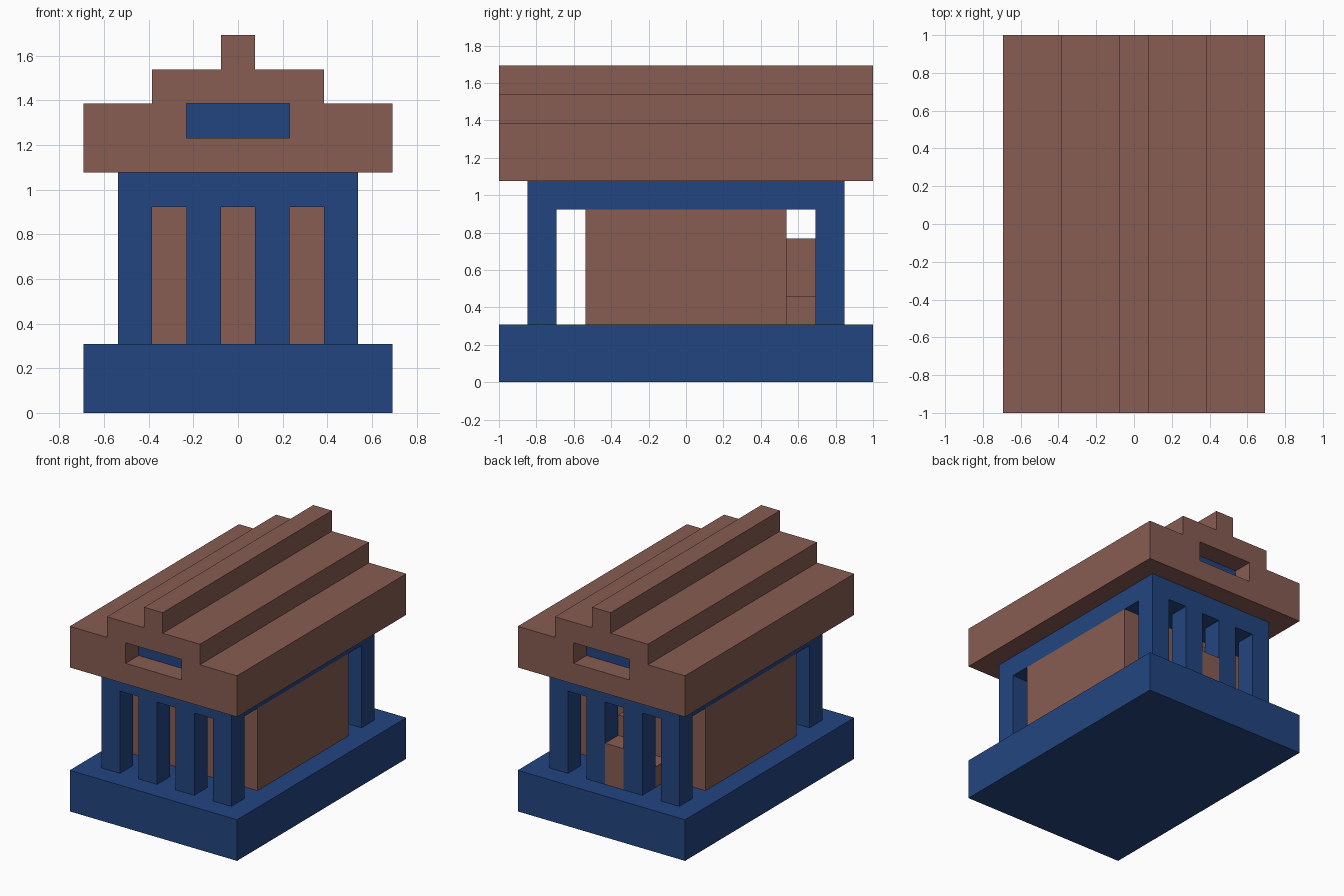
import bpy
import bmesh

U = 2 / 13  # one building block

old = bpy.data.objects.get("Cube")
if old:
    bpy.data.objects.remove(old, do_unlink=True)


def material(name, rgb):
    mat = bpy.data.materials.new(name)
    mat.use_nodes = True
    color = (*rgb, 1)
    mat.diffuse_color = color
    mat.node_tree.nodes["Principled BSDF"].inputs["Base Color"].default_value = color
    return mat


BLUE = material("deep_blue", (0.016, 0.06, 0.216))
BROWN = material("clay_brown", (0.242, 0.107, 0.084))


def finish(name, bm, mat):
    bmesh.ops.recalc_face_normals(bm, faces=bm.faces)
    mesh = bpy.data.meshes.new(name)
    bm.to_mesh(mesh)
    bm.free()
    obj = bpy.data.objects.new(name, mesh)
    bpy.context.collection.objects.link(obj)
    if mat:
        mesh.materials.append(mat)
    return obj


def box(name, x, y, z, mat):
    """Box from (low, high) ranges in block units."""
    bm = bmesh.new()
    bmesh.ops.create_cube(bm, size=1)
    for v in bm.verts:
        for i, (low, high) in enumerate((x, y, z)):
            v.co[i] = U * (low if v.co[i] < 0 else high)
    return finish(name, bm, mat)


def prism(name, half, y, mat):
    """Mirrored gable profile extruded along the depth."""
    outline = half + [(-x, z) for x, z in reversed(half)]
    bm = bmesh.new()
    face = bm.faces.new([bm.verts.new((x * U, y[0] * U, z * U)) for x, z in outline])
    ext = bmesh.ops.extrude_face_region(bm, geom=[face])
    moved = [g for g in ext["geom"] if isinstance(g, bmesh.types.BMVert)]
    bmesh.ops.translate(bm, verts=moved, vec=(0, (y[1] - y[0]) * U, 0))
    return finish(name, bm, mat)


# Platform and lintel slab
box("platform", (-4.5, 4.5), (-6.5, 6.5), (0, 2), BLUE)
box("lintel", (-3.5, 3.5), (-5.5, 5.5), (6, 7), BLUE)

# Four columns at each end
for end, y in (("front", -5.5), ("back", 4.5)):
    for i in range(4):
        x = -3.5 + 2 * i
        box(f"{end}_column_{i + 1}", (x, x + 1), (y, y + 1), (2, 6), BLUE)

# Inner chamber
box("chamber", (-3.5, 3.5), (-3.5, 3.5), (2, 6), BROWN)

# Seated statue at the back
box("statue_body", (-0.5, 0.5), (3.5, 4.5), (2, 5), BROWN)
box("statue_lap", (-0.5, 0.5), (4.5, 5.5), (2, 4), BROWN)
for side, x in (("left", 0.5), ("right", -1.5)):
    box(f"statue_{side}_armrest", (x, x + 1), (3.5, 4.5), (2, 3), BROWN)

# Stepped roof with an opening at each gable, backed by a blue core
roof = prism("roof", [(4.5, 7), (4.5, 9), (2.5, 9), (2.5, 10), (0.5, 10), (0.5, 11)],
             (-6.5, 6.5), BROWN)
cutter = box("roof_cutter", (-1.5, 1.5), (-7, 7), (8, 9), BROWN)
cutter.hide_render = True
cutter.hide_set(True)
cut = roof.modifiers.new("gable_opening", "BOOLEAN")
cut.operation = "DIFFERENCE"
cut.solver = "EXACT"
cut.object = cutter
box("gable_core", (-1.5, 1.5), (-5.5, 5.5), (8, 9), BLUE)
